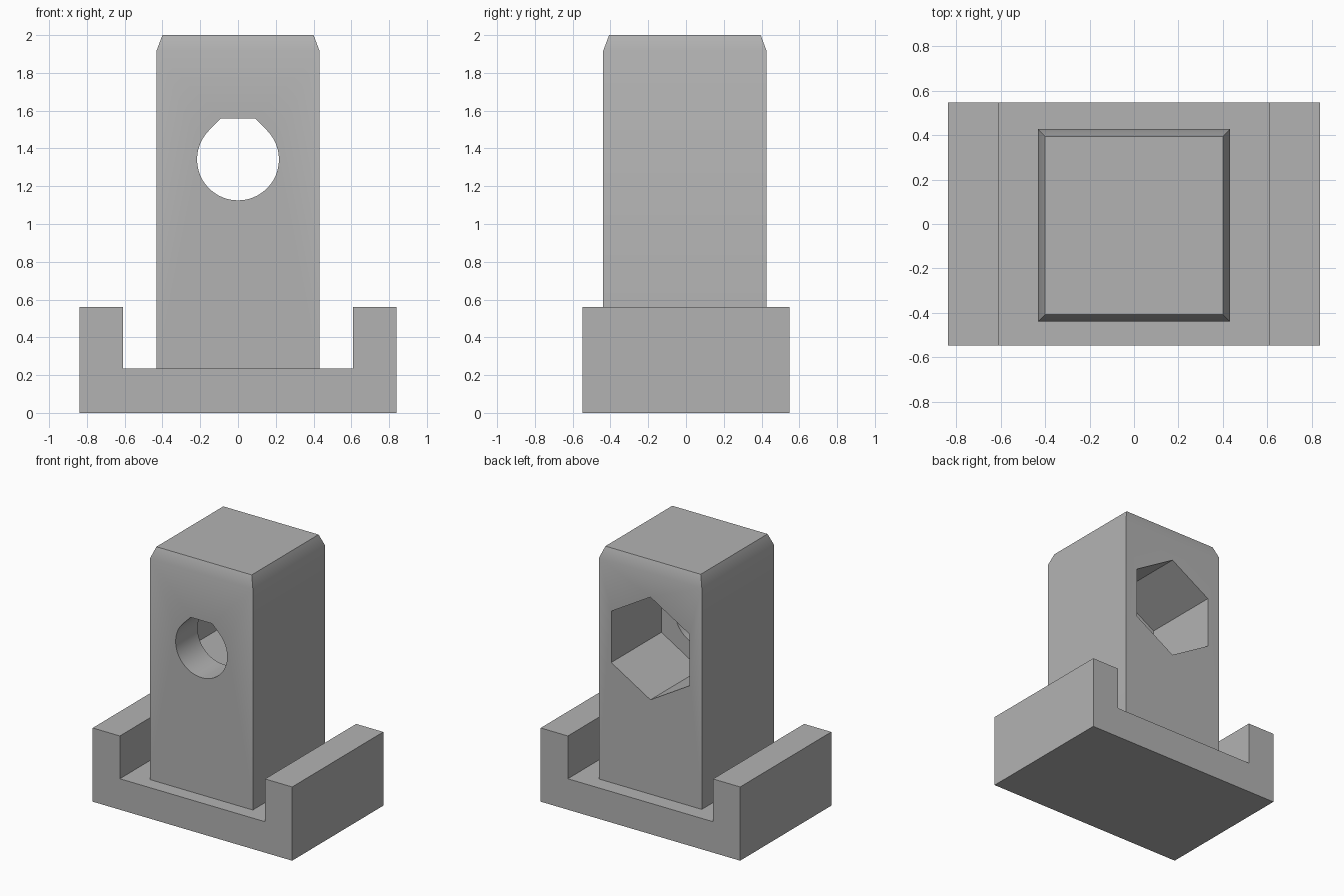
import bpy, bmesh, math
from mathutils import Matrix

if "Cube" in bpy.data.objects:
    bpy.data.objects.remove(bpy.data.objects["Cube"])

grey = bpy.data.materials.new("plain grey")
grey.use_nodes = True
grey.diffuse_color = (0.45, 0.45, 0.45, 1)
grey.node_tree.nodes["Principled BSDF"].inputs["Base Color"].default_value = grey.diffuse_color


def add_object(name, bm):
    bmesh.ops.recalc_face_normals(bm, faces=bm.faces[:])
    mesh = bpy.data.meshes.new(name)
    bm.to_mesh(mesh)
    bm.free()
    mesh.materials.append(grey)
    obj = bpy.data.objects.new(name, mesh)
    bpy.context.collection.objects.link(obj)
    return obj


def extrude_profile(name, points, y0, y1):
    """Prism along y from a closed outline of (x, z) points."""
    bm = bmesh.new()
    face = bm.faces.new([bm.verts.new((x, y0, z)) for x, z in points])
    new = bmesh.ops.extrude_face_region(bm, geom=[face])["geom"]
    verts = [v for v in new if isinstance(v, bmesh.types.BMVert)]
    bmesh.ops.translate(bm, vec=(0, y1 - y0, 0), verts=verts)
    return add_object(name, bm)


# Base: a U-shaped channel running front to back
half = [(0.838, 0), (0.838, 0.56), (0.61, 0.56), (0.61, 0.235)]
outline = half + [(-x, z) for x, z in reversed(half)]
base = extrude_profile("channel_base", outline, -0.547, 0.547)

# Post: square block with a tapered rim around the top
BOTTOM, RIM, TOP = 0.235, 1.915, 2.0
bm = bmesh.new()
bmesh.ops.create_cube(bm, size=1, matrix=Matrix.Translation((0, -0.006, (BOTTOM + RIM) / 2))
                      @ Matrix.Diagonal((0.864, 0.866, RIM - BOTTOM, 1)))
top = max(bm.faces, key=lambda f: f.calc_center_median().z)
bmesh.ops.inset_region(bm, faces=[top], thickness=0.045)
bmesh.ops.translate(bm, vec=(0, 0, TOP - RIM), verts=top.verts[:])
post = add_object("post", bm)

# Bolt hole: circle whose top widens into a flat-topped teardrop
HOLE_Z, RADIUS = 1.342, 0.217
arc = [math.radians(135 + 270 * i / 36) for i in range(37)]
teardrop = [(RADIUS * math.cos(a), HOLE_Z + RADIUS * math.sin(a)) for a in arc]
flat = RADIUS * (math.sqrt(2) - 1)
teardrop += [(flat, HOLE_Z + RADIUS), (-flat, HOLE_Z + RADIUS)]
bolt_cutter = extrude_profile("bolt_hole_cutter", teardrop, -1, 1)

# Nut pocket: hexagon sunk into the back
corners = [math.radians(30 + 60 * i) for i in range(6)]
hexagon = [(0.38 * math.cos(a), HOLE_Z + 0.39 * math.sin(a)) for a in corners]
nut_cutter = extrude_profile("nut_pocket_cutter", hexagon, -0.175, 1)

bpy.context.view_layer.objects.active = post
for cutter in (nut_cutter, bolt_cutter):
    mod = post.modifiers.new(cutter.name, "BOOLEAN")
    mod.operation = "DIFFERENCE"
    mod.solver = "EXACT"
    mod.object = cutter
    bpy.ops.object.modifier_apply(modifier=mod.name)
    bpy.data.objects.remove(cutter)

# Soft shading over the rim and hole wall, sharp elsewhere
for obj in bpy.context.view_layer.objects:
    obj.select_set(obj == post)
bpy.ops.object.shade_smooth_by_angle(angle=math.radians(30))
